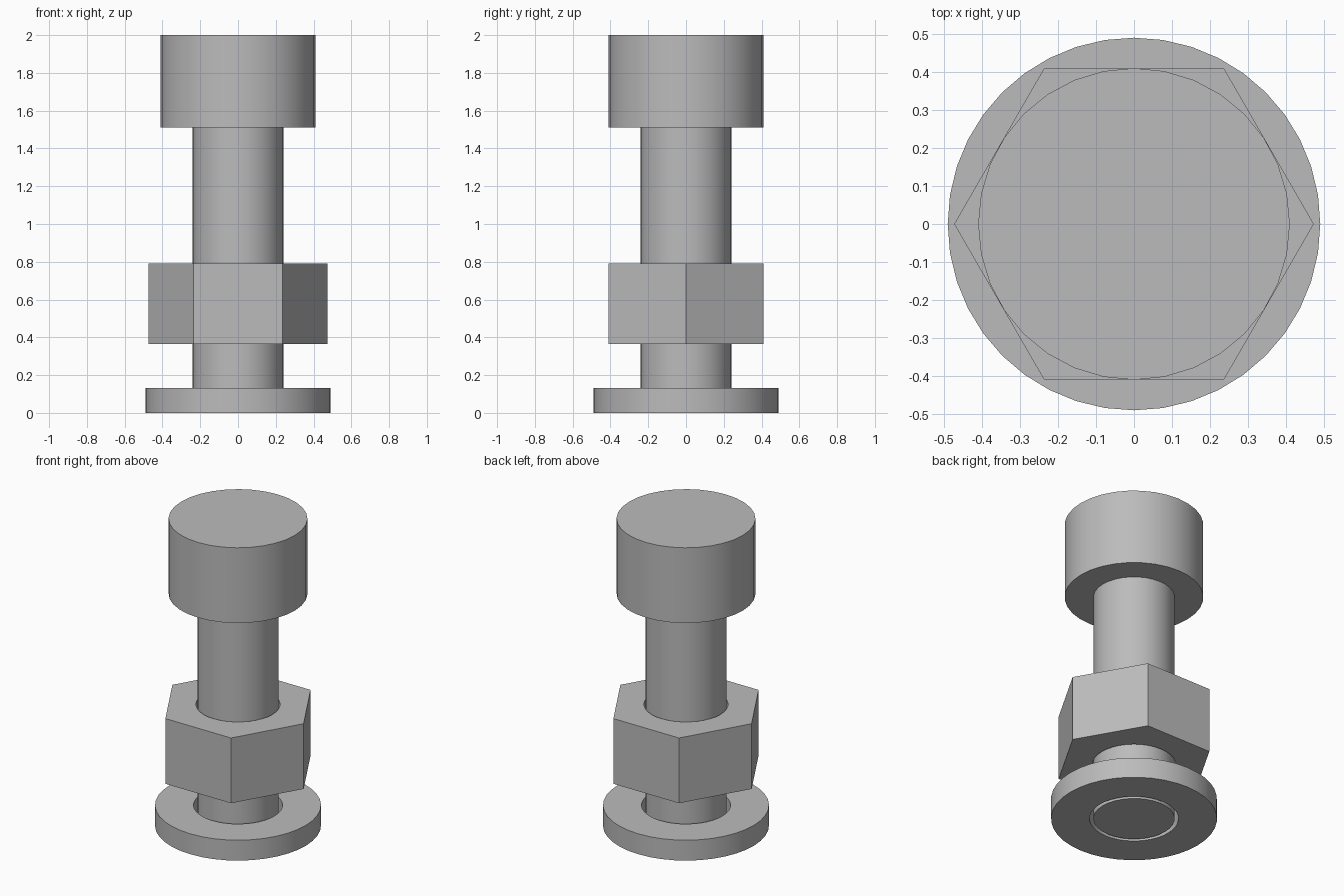
import bpy
import bmesh
import math

cube = bpy.data.objects.get("Cube")
if cube:
    bpy.data.objects.remove(cube, do_unlink=True)

# Plain steel colour
steel = bpy.data.materials.new("steel grey")
steel.use_nodes = True
colour = (0.5, 0.5, 0.5, 1)
steel.diffuse_color = colour
steel.node_tree.nodes["Principled BSDF"].inputs["Base Color"].default_value = colour


def ring(bm, radius, z, sides):
    """Circle of vertices at one height."""
    step = 2 * math.pi / sides
    return [bm.verts.new((radius * math.cos(i * step), radius * math.sin(i * step), z))
            for i in range(sides)]


def bridge(bm, a, b):
    """Band of quads between two rings of equal size."""
    n = len(a)
    for i in range(n):
        j = (i + 1) % n
        bm.faces.new((a[i], a[j], b[j], b[i]))


def finish(name, bm):
    bmesh.ops.recalc_face_normals(bm, faces=bm.faces)
    mesh = bpy.data.meshes.new(name)
    bm.to_mesh(mesh)
    bm.free()
    mesh.materials.append(steel)
    obj = bpy.data.objects.new(name, mesh)
    bpy.context.collection.objects.link(obj)
    bpy.ops.object.select_all(action="DESELECT")
    obj.select_set(True)
    bpy.context.view_layer.objects.active = obj
    bpy.ops.object.shade_smooth_by_angle(angle=math.radians(30))
    return obj


def turned(name, profile, sides):
    """Solid of revolution from (radius, height) pairs, capped at both ends."""
    bm = bmesh.new()
    rings = [ring(bm, r, z, sides) for r, z in profile]
    for a, b in zip(rings, rings[1:]):
        bridge(bm, a, b)
    bm.faces.new(rings[0])
    bm.faces.new(rings[-1])
    return finish(name, bm)


def bored(name, outer, hole, low, high, sides, hole_sides):
    """Prism with a round hole through its middle."""
    bm = bmesh.new()
    outside = [ring(bm, outer, z, sides) for z in (low, high)]
    inside = [ring(bm, hole, z, hole_sides) for z in (low, high)]
    bridge(bm, *outside)
    bridge(bm, *inside)
    # Each outer corner spans an equal share of the hole's edge
    share = hole_sides // sides
    for out, inn in zip(outside, inside):
        for k in range(sides):
            arc = [inn[(k * share + i) % hole_sides] for i in range(share + 1)]
            bm.faces.new([out[k], out[(k + 1) % sides]] + arc[::-1])
    return finish(name, bm)


# Bolt: shank and cylindrical head in one piece
turned("bolt", [(0.24, 0), (0.24, 1.51), (0.41, 1.51), (0.41, 2)], 32)

# Hexagonal nut around the shank
bored("hex_nut", 0.473, 0.248, 0.365, 0.79, 6, 36)

# Flat washer at the foot
bored("washer", 0.49, 0.263, 0, 0.133, 40, 40)
